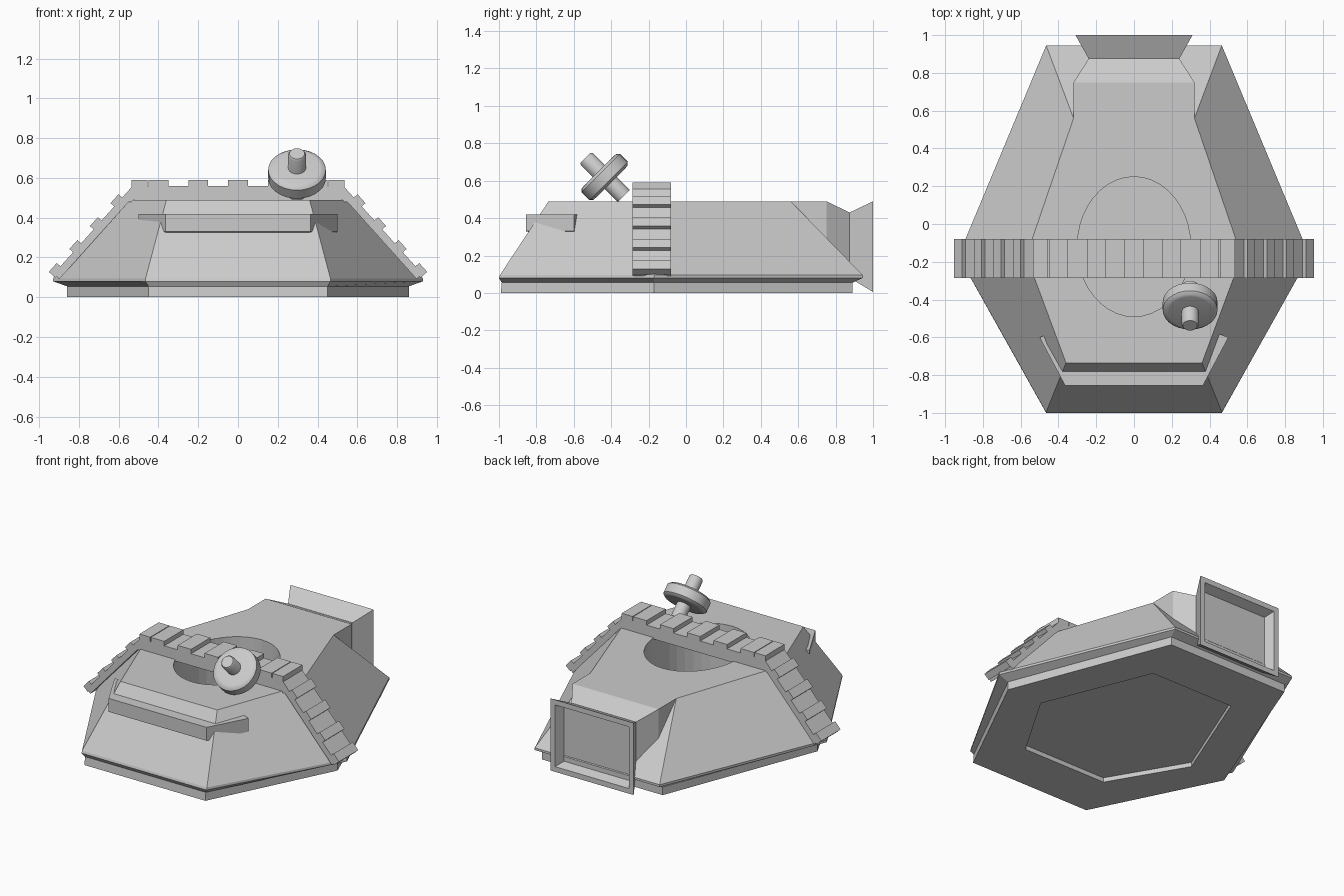
import bpy, bmesh, math
from mathutils import Vector

if "Cube" in bpy.data.objects:
    bpy.data.objects.remove(bpy.data.objects["Cube"])


def finish(name, bm, smooth=False):
    bmesh.ops.recalc_face_normals(bm, faces=bm.faces)
    me = bpy.data.meshes.new(name)
    bm.to_mesh(me)
    bm.free()
    ob = bpy.data.objects.new(name, me)
    bpy.context.collection.objects.link(ob)
    if smooth:
        bpy.ops.object.select_all(action='DESELECT')
        ob.select_set(True)
        bpy.context.view_layer.objects.active = ob
        bpy.ops.object.shade_smooth_by_angle(angle=math.radians(35))
    return ob


def loft(name, rings, smooth=False):
    """Skin a row of equal-length point rings and cap both ends."""
    bm = bmesh.new()
    rows = [[bm.verts.new(p) for p in r] for r in rings]
    n = len(rows[0])
    for a, b in zip(rows, rows[1:]):
        for i in range(n):
            j = (i + 1) % n
            bm.faces.new((a[i], a[j], b[j], b[i]))
    bm.faces.new(rows[0])
    bm.faces.new(rows[-1])
    return finish(name, bm, smooth)


def hexagon(fx, fy, mx, bx, by, z, my=-0.17):
    return [(-fx, fy, z), (fx, fy, z), (mx, my, z), (bx, by, z), (-bx, by, z), (-mx, my, z)]


def rect_y(hx, z0, z1, y):
    return [(-hx, y, z0), (hx, y, z0), (hx, y, z1), (-hx, y, z1)]


def ellipse(rx, ry, cy, z, n=40):
    return [(rx * math.cos(2 * math.pi * i / n), cy + ry * math.sin(2 * math.pi * i / n), z)
            for i in range(n)]


# Hull: six-sided skirt, overhanging lip and sloped armour
hull = loft("hull", [
    hexagon(0.45, -0.99, 0.86, 0.45, 0.89, 0.0),
    hexagon(0.45, -0.985, 0.86, 0.45, 0.89, 0.055),
    hexagon(0.465, -1.0, 0.93, 0.465, 0.945, 0.08),
    hexagon(0.465, -0.995, 0.93, 0.465, 0.945, 0.095),
    hexagon(0.36, -0.735, 0.57, 0.32, 0.56, 0.49)])

# Hatch well from above and shallow recess underneath
well = loft("well_cutter", [ellipse(0.3, 0.37, -0.12, 0.05), ellipse(0.3, 0.37, -0.12, 0.8)])
recess = loft("recess_cutter", [hexagon(0.31, -0.66, 0.6, 0.31, 0.55, -0.2),
                                hexagon(0.31, -0.66, 0.6, 0.31, 0.55, 0.03)])
for cutter in (well, recess):
    m = hull.modifiers.new(cutter.name, 'BOOLEAN')
    m.operation, m.solver, m.object = 'DIFFERENCE', 'EXACT', cutter
    cutter.hide_render = True
    cutter.hide_set(True)

# Rear housing with tapered neck and flared, hollow exhaust
loft("rear_exhaust", [
    rect_y(0.32, 0.30, 0.49, 0.50), rect_y(0.32, 0.10, 0.49, 0.75),
    rect_y(0.24, 0.08, 0.43, 0.875), rect_y(0.31, 0.005, 0.49, 1.0),
    rect_y(0.275, 0.04, 0.455, 1.0), rect_y(0.25, 0.06, 0.43, 0.94)])

# Front visor: strip wrapped around the nose
outer = [(-0.50, -0.60), (-0.365, -0.855), (0.365, -0.855), (0.50, -0.60)]
inner = [(-0.445, -0.58), (-0.335, -0.755), (0.335, -0.755), (0.445, -0.58)]
loft("front_visor", [[(*o, 0.33), (*o, 0.42), (*i, 0.42), (*i, 0.30)]
                     for o, i in zip(outer, inner)])

# Track band draped over the hull
Y0, Y1 = -0.285, -0.08


def band_section(x0, z0, x1, z1):
    return [[(x0, y, z0), (x1, y, z1)] for y in (Y0, Y1)]


path_in = [(-0.90, 0.09), (-0.55, 0.48), (0.55, 0.48), (0.90, 0.09)]
path_out = [(-0.925, 0.12), (-0.53, 0.56), (0.53, 0.56), (0.925, 0.12)]
loft("track_band", [[(a[0], Y0, a[1]), (b[0], Y0, b[1]), (b[0], Y1, b[1]), (a[0], Y1, a[1])]
                    for a, b in zip(path_in, path_out)])


def tread(name, centre, along, length, height):
    """A raised pad lying on the band."""
    c, d = Vector(centre), Vector(along).normalized()
    n = Vector((-d.z, 0, d.x))
    a, b = c - d * length / 2, c + d * length / 2
    rings = []
    for y in (Y0, Y1):
        rings.append([(p.x, y, p.z) for p in
                      (a - n * 0.02, b - n * 0.02, b + n * height, a + n * height)])
    loft(name, rings)


for i in range(-2, 3):
    tread(f"top_tread_{i + 3}", (i * 0.2, 0, 0.56), (1, 0, 0), 0.1, 0.03)
for s in (-1, 1):
    a, b = Vector((s * 0.925, 0, 0.12)), Vector((s * 0.53, 0, 0.56))
    d = (b - a) * -s
    for i in range(4):
        tread(f"side_tread_{s}_{i}", a.lerp(b, 0.03 + 0.262 * i), d, 0.06, 0.025)
    # corner pads at the ends of the top run
    tread(f"corner_tread_{s}", (s * 0.495, 0, 0.56), (1, 0, 0), 0.08, 0.03)

# Tilted wheel and its axle
C = Vector((0.297, -0.435, 0.62))
AX, U, V = Vector((0, -1, 1)).normalized(), Vector((1, 0, 0)), Vector((0, 1, 1)).normalized()


def turned(name, profile, n=28):
    loft(name, [[C + AX * t + (U * math.cos(k) + V * math.sin(k)) * r
                 for k in (2 * math.pi * i / n for i in range(n))] for t, r in profile], True)


turned("wheel", [(-0.045, 0.115), (-0.043, 0.13), (-0.03, 0.145),
                 (0.03, 0.145), (0.043, 0.13), (0.045, 0.115)])
turned("axle", [(-0.145, 0.045), (0.135, 0.045), (0.145, 0.038)])
